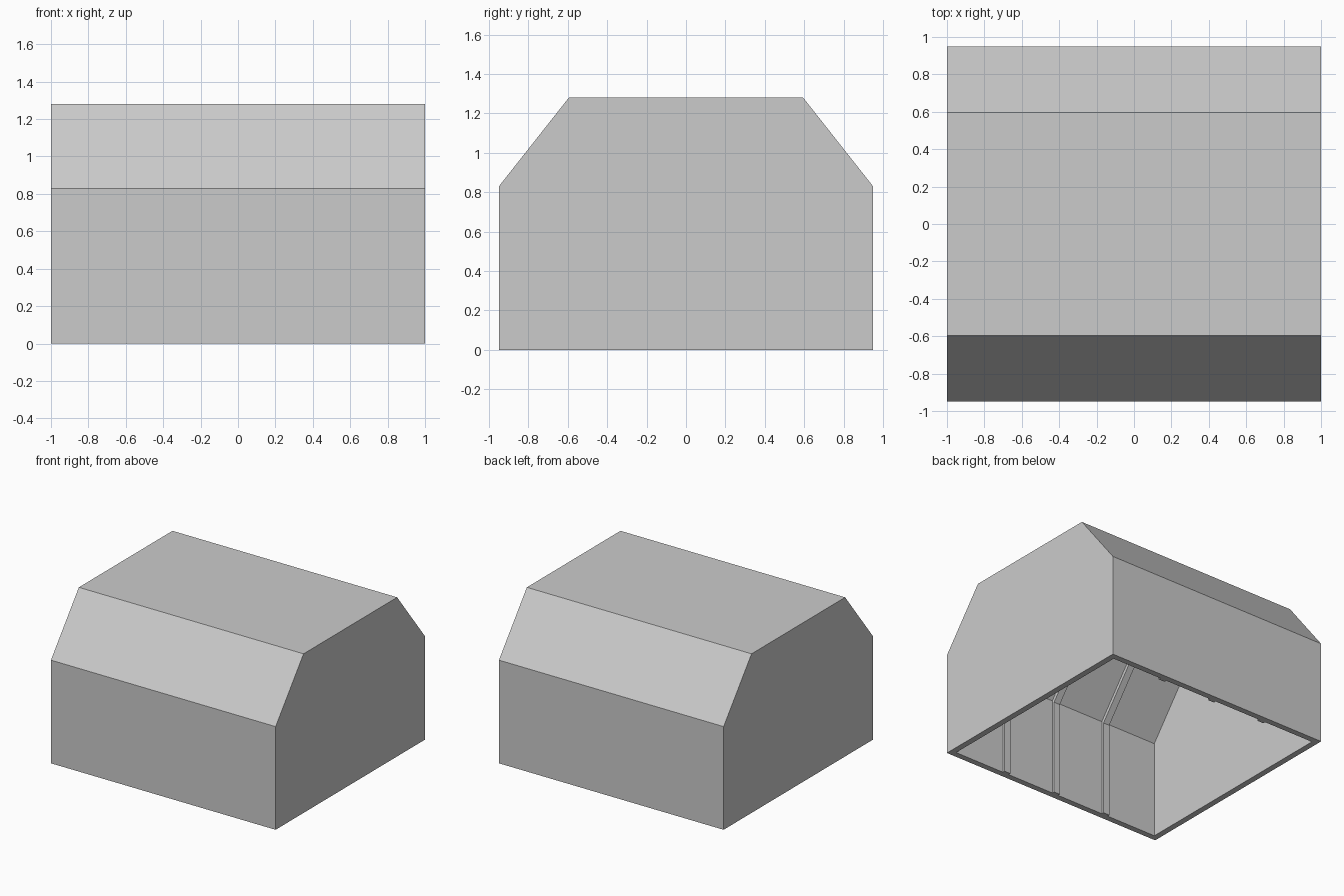
import bpy, bmesh

if "Cube" in bpy.data.objects:
    bpy.data.objects.remove(bpy.data.objects["Cube"])

WALL, RIB = 0.048, 0.02


def profile(inset):
    """Half-hexagon arch section in (y, z), moved inwards by inset."""
    y1, y2, z1, z2 = 0.95 - inset, 0.595 - inset, 0.83 - inset, 1.28 - inset
    return [(-y1, 0), (-y1, z1), (-y2, z2), (y2, z2), (y1, z1), (y1, 0)]


def finish(name, bm):
    bmesh.ops.recalc_face_normals(bm, faces=bm.faces)
    me = bpy.data.meshes.new(name)
    bm.to_mesh(me)
    bm.free()
    bpy.context.collection.objects.link(bpy.data.objects.new(name, me))


def section(bm, x, inset):
    return [bm.verts.new((x, y, z)) for y, z in profile(inset)]


def skin(bm, a, b):
    for i in range(len(a) - 1):
        bm.faces.new((a[i], a[i + 1], b[i + 1], b[i]))


# Hollow cover, open at the bottom
bm = bmesh.new()
rings = []
for inset in (0, WALL):
    a, b = section(bm, -1 + inset, inset), section(bm, 1 - inset, inset)
    skin(bm, a, b)
    bm.faces.new(a)
    bm.faces.new(b)
    rings.append([a[0], a[-1], b[-1], b[0]])
outer, inner = rings
for i in range(4):
    j = (i + 1) % 4
    bm.faces.new((outer[i], outer[j], inner[j], inner[i]))
finish("cover_shell", bm)


# Inner stiffening ribs following the arch
def rib(name, x, width=0.055):
    bm = bmesh.new()
    lo, li = section(bm, x - width / 2, WALL), section(bm, x - width / 2, WALL + RIB)
    ro, ri = section(bm, x + width / 2, WALL), section(bm, x + width / 2, WALL + RIB)
    for a, b in ((lo, li), (li, ri), (ri, ro), (ro, lo)):
        skin(bm, a, b)
    for k in (0, -1):
        bm.faces.new((lo[k], li[k], ri[k], ro[k]))
    finish(name, bm)


for n, x in enumerate((-0.475, 0, 0.475), 1):
    rib(f"inner_rib_{n}", x)
